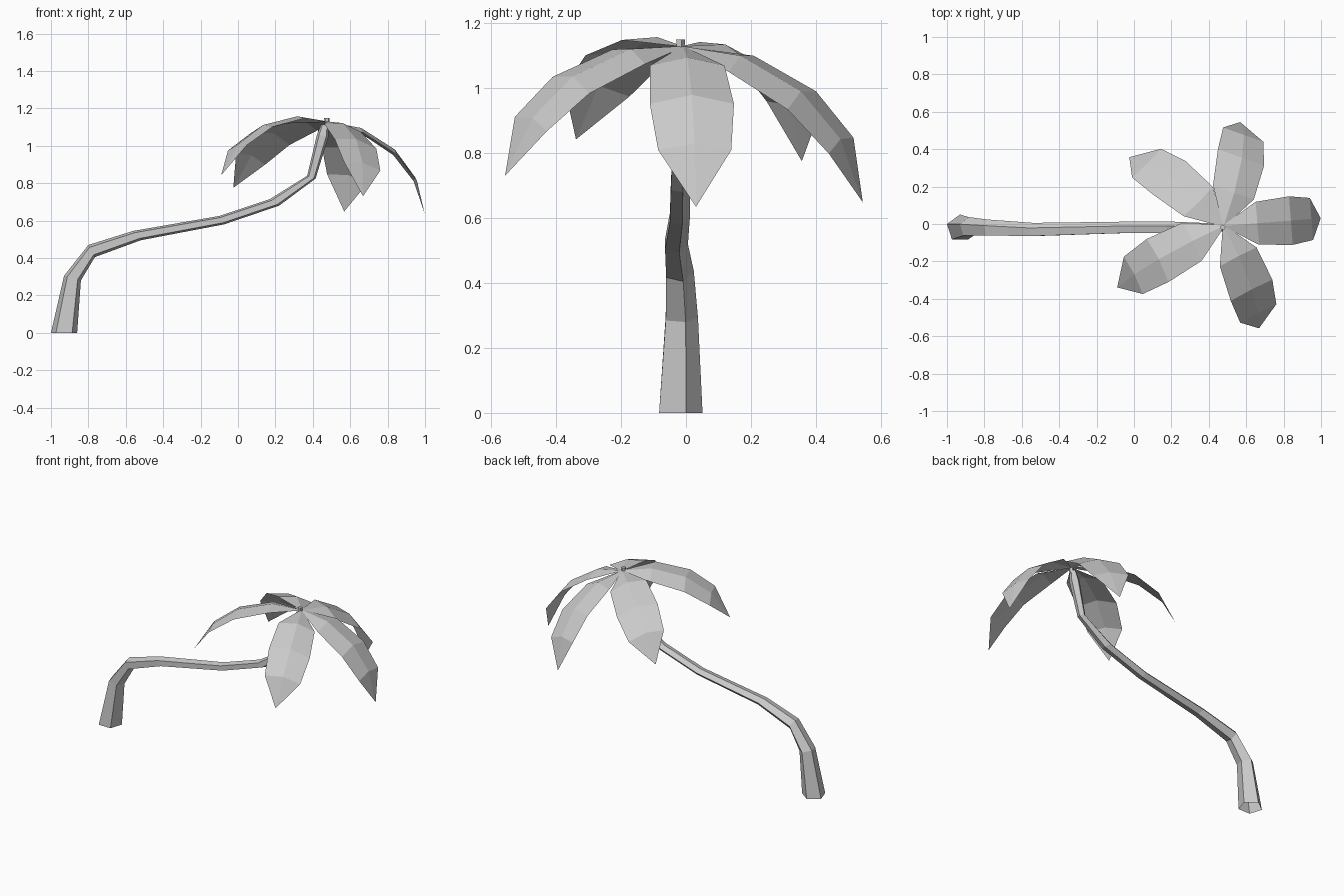
import bpy
import bmesh
from math import cos, sin, radians, pi
from mathutils import Vector, Matrix

old = bpy.data.objects.get("Cube")
if old:
    bpy.data.objects.remove(old, do_unlink=True)

# One plain grey for the whole tree
grey = bpy.data.materials.new("light_grey")
grey.use_nodes = True
colour = (0.6, 0.6, 0.6, 1)
grey.diffuse_color = colour
for node in grey.node_tree.nodes:
    if node.type == 'BSDF_PRINCIPLED':
        node.inputs["Base Color"].default_value = colour


def make_object(name, bm):
    mesh = bpy.data.meshes.new(name)
    bm.to_mesh(mesh)
    bm.free()
    mesh.materials.append(grey)
    obj = bpy.data.objects.new(name, mesh)
    bpy.context.scene.collection.objects.link(obj)
    return obj


# Trunk: five-sided rings, each set by its left and right edge (x, z),
# its centre in y and its radius in y; the foot is left open
rings = [
    ((-1.0, 0), (-.86, 0), -.023, .074),
    ((-.93, .305), (-.84, .28), -.018, .055),
    ((-.8, .47), (-.765, .405), -.023, .047),
    ((-.56, .545), (-.52, .495), -.033, .039),
    ((-.1, .625), (-.075, .58), -.022, .034),
    ((.17, .715), (.22, .68), -.02, .033),
    ((.37, .84), (.415, .825), -.02, .025),
    ((.422, 1.06), (.484, 1.05), -.015, .032),
    ((.445, 1.115), (.484, 1.11), -.015, .02),
]
SIDES = 5
bm = bmesh.new()
loops = []
for left, right, y, radius in rings:
    a = Vector((left[0], y, left[1]))
    b = Vector((right[0], y, right[1]))
    across = (b - a) / (2 * cos(radians(18)))
    loop = []
    for i in range(SIDES):
        angle = pi / 2 + 2 * pi * i / SIDES
        loop.append(bm.verts.new((a + b) / 2 + across * cos(angle)
                                 + Vector((0, radius * sin(angle), 0))))
    loops.append(loop)
for low, high in zip(loops, loops[1:]):
    for i in range(SIDES):
        j = (i + 1) % SIDES
        bm.faces.new((low[i], low[j], high[j], high[i]))
bm.faces.new(loops[-1])
bmesh.ops.recalc_face_normals(bm, faces=bm.faces)
make_object("trunk", bm)

# Small bud in the middle of the crown
bm = bmesh.new()
bmesh.ops.create_cone(bm, cap_ends=True, segments=SIDES, radius1=.012,
                      radius2=.015, depth=.05,
                      matrix=Matrix.Translation((.475, -.018, 1.125)))
make_object("crown_bud", bm)

# Leaf: a drooping ridge (distance, height) with half widths and side drop
leaf_profile = [
    (0, 0, .006, .002),
    (.18, -.035, .115, .025),
    (.36, -.15, .13, .028),
    (.47, -.3, .113, .02),
]
leaf_tip = (.52, -.495)


def make_leaf(name, yaw, lift, roll, stretch=1):
    bm = bmesh.new()
    rows = []
    for along, height, half, drop in leaf_profile:
        rows.append([bm.verts.new((along, half, height - drop)),
                     bm.verts.new((along, 0, height)),
                     bm.verts.new((along, -half, height - drop))])
    for near, far in zip(rows, rows[1:]):
        for k in range(2):
            bm.faces.new((near[k], near[k + 1], far[k + 1], far[k]))
    tip = bm.verts.new((leaf_tip[0], 0, leaf_tip[1]))
    for k in range(2):
        bm.faces.new((rows[-1][k], rows[-1][k + 1], tip))
    # Roll about the line from stem to tip, then lift and turn
    chord = Vector((leaf_tip[0], 0, leaf_tip[1]))
    place = (Matrix.Translation((.48, -.01, 1.13))
             @ Matrix.Rotation(radians(yaw), 4, 'Z')
             @ Matrix.Rotation(radians(-lift), 4, 'Y')
             @ Matrix.Rotation(radians(roll), 4, chord)
             @ Matrix.Scale(stretch, 4))
    bm.transform(place)
    bmesh.ops.recalc_face_normals(bm, faces=bm.faces)
    if sum(f.normal.z for f in bm.faces) < 0:
        bmesh.ops.reverse_faces(bm, faces=bm.faces)
    make_object(name, bm)


make_leaf("leaf_left", 4.5, 0, 0)
make_leaf("leaf_back", 81, 3, 16, 1.03)
make_leaf("leaf_back_right", 144, 14, 18)
make_leaf("leaf_front_right", 210, 20, 8)
make_leaf("leaf_front", 289, 9, -14, .98)
